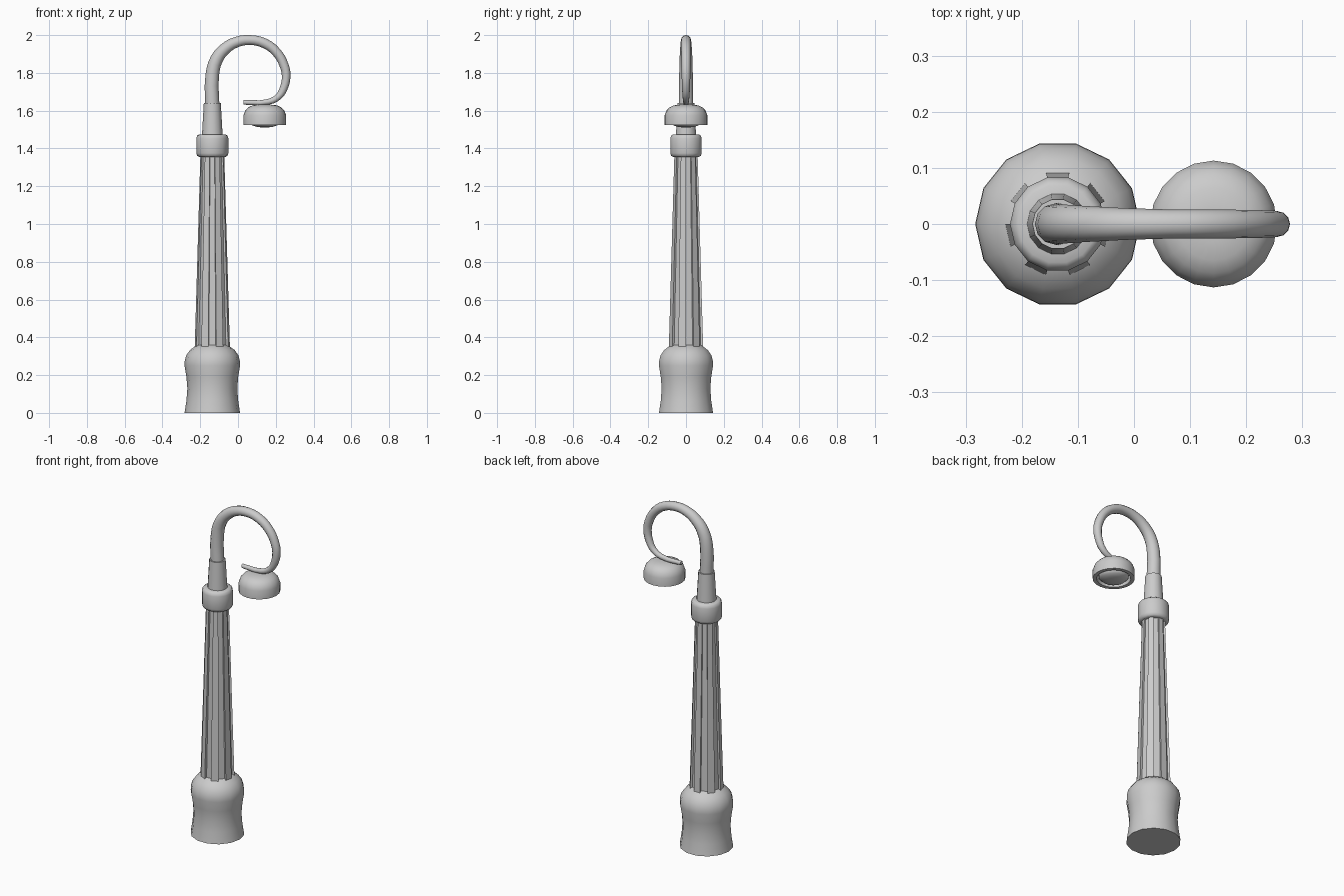
import bpy, bmesh, math

if "Cube" in bpy.data.objects:
    bpy.data.objects.remove(bpy.data.objects["Cube"])

POLE_X, LAMP_X = -0.136, 0.142


def finish(name, bm, smooth=None):
    bmesh.ops.recalc_face_normals(bm, faces=bm.faces)
    me = bpy.data.meshes.new(name)
    bm.to_mesh(me)
    bm.free()
    ob = bpy.data.objects.new(name, me)
    bpy.context.collection.objects.link(ob)
    shade(ob, smooth)
    return ob


def shade(ob, angle):
    if angle:
        bpy.ops.object.select_all(action='DESELECT')
        ob.select_set(True)
        bpy.context.view_layer.objects.active = ob
        bpy.ops.object.shade_smooth_by_angle(angle=math.radians(angle))


def skin(bm, rings):
    """Bridge successive rings of points and cap both ends."""
    vs = [[bm.verts.new(p) for p in ring] for ring in rings]
    n = len(vs[0])
    for a, b in zip(vs, vs[1:]):
        for i in range(n):
            j = (i + 1) % n
            bm.faces.new((a[i], a[j], b[j], b[i]))
    bm.faces.new(vs[0])
    bm.faces.new(vs[-1])


def lathe(name, x, profile, sides, smooth=50):
    bm = bmesh.new()
    step = 2 * math.pi / sides
    skin(bm, [[(x + r * math.cos(i * step), r * math.sin(i * step), z)
               for i in range(sides)] for r, z in profile])
    return finish(name, bm, smooth)


# Flared base
lathe("base", POLE_X, [(0.147, 0), (0.137, 0.065), (0.132, 0.13), (0.137, 0.19),
                       (0.147, 0.25), (0.146, 0.275), (0.138, 0.305),
                       (0.118, 0.333), (0.088, 0.355), (0.07, 0.362)], 14)

# Fluted tapering shaft: seven ribs alternating with seven grooves
def fluted_ring(r, z, depth):
    pts = []
    for k in range(14):
        mid = math.pi / 2 + k * math.pi / 7
        rr = r if k % 2 == 0 else r - depth
        for s in (-1, 1):
            a = mid + s * math.pi / 14
            pts.append((POLE_X + rr * math.cos(a), rr * math.sin(a), z))
    return pts

bm = bmesh.new()
skin(bm, [fluted_ring(0.093, 0.352, 0.013), fluted_ring(0.063, 1.37, 0.009)])
finish("fluted_shaft", bm)

# Rounded collar and tapering sleeve
lathe("collar", POLE_X, [(0.06, 1.355), (0.07, 1.355), (0.08, 1.361), (0.085, 1.375),
                         (0.085, 1.453), (0.08, 1.468), (0.07, 1.475), (0.04, 1.475)], 14)
lathe("sleeve", POLE_X, [(0.055, 1.465), (0.045, 1.64)], 14)

# Curled arm: x, z, radius
path = [(-.136, 1.62, .038), (-.136, 1.79, .036), (-.113, 1.873, .034),
        (-.066, 1.93, .031), (-.008, 1.963, .028), (.061, 1.974, .026),
        (.14, 1.957, .026), (.206, 1.907, .025), (.245, 1.837, .024),
        (.255, 1.785, .023), (.242, 1.719, .021), (.214, 1.674, .018),
        (.161, 1.647, .015), (.03, 1.644, .012)]
cu = bpy.data.curves.new("curled_arm", 'CURVE')
cu.dimensions = '3D'
cu.bevel_depth = 1.0
cu.bevel_resolution = 4
cu.resolution_u = 3
cu.use_fill_caps = True
sp = cu.splines.new('BEZIER')
sp.bezier_points.add(len(path) - 1)
for p, (x, z, r) in zip(sp.bezier_points, path):
    p.co = (x, 0, z)
    p.radius = r
    p.handle_left_type = p.handle_right_type = 'AUTO'
arm = bpy.data.objects.new("curled_arm", cu)
bpy.context.collection.objects.link(arm)
bpy.ops.object.select_all(action='DESELECT')
arm.select_set(True)
bpy.context.view_layer.objects.active = arm
bpy.ops.object.convert(target='MESH')
shade(bpy.context.view_layer.objects.active, 50)

# Hanging lamp shade, hollow underneath
lathe("lamp_shade", LAMP_X, [(0.03, 1.632), (0.065, 1.628), (0.088, 1.617), (0.104, 1.6),
                             (0.113, 1.575), (0.113, 1.525), (0.092, 1.525),
                             (0.088, 1.56), (0.03, 1.56)], 20)

# Shallow domed lens
lathe("lens", LAMP_X, [(0.08, 1.562), (0.08, 1.535), (0.066, 1.522),
                       (0.042, 1.514), (0.015, 1.511)], 20)
